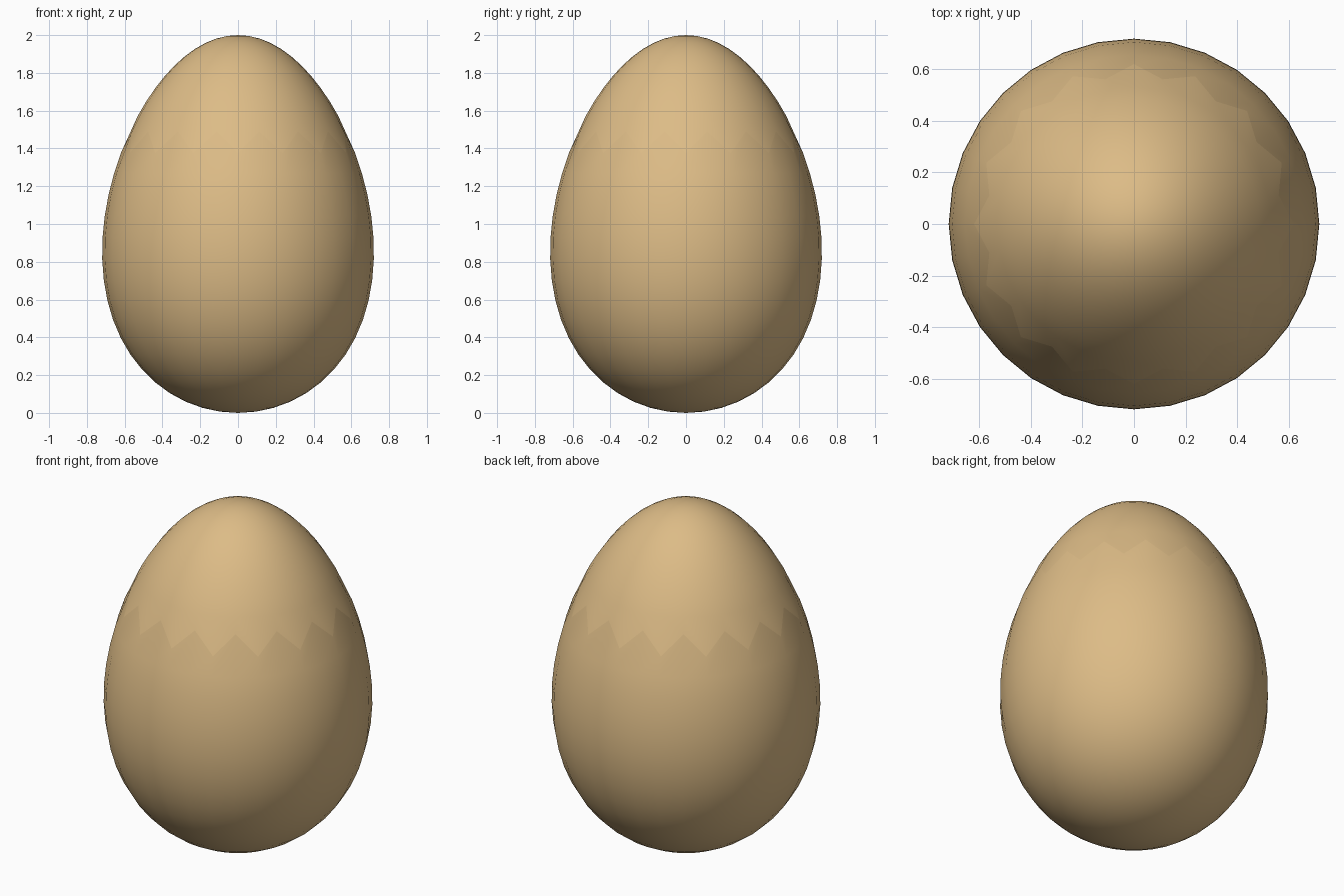
import bpy, bmesh, math

if "Cube" in bpy.data.objects:
    bpy.data.objects.remove(bpy.data.objects["Cube"])

SEG = 32                          # sides of the egg, one half tooth each
CRACK_LOW, CRACK_HIGH = 1.375, 1.49


def egg_radius(z):
    h = z - 1.0
    return 0.711 * math.sqrt(max(0.0, 1.0 - h * h)) * (1.0 - 0.157 * h)


def crack_height(i):
    return CRACK_LOW if i % 2 == 0 else CRACK_HIGH


shell_mat = bpy.data.materials.new("eggshell")
shell_mat.diffuse_color = (0.72, 0.50, 0.24, 1)
shell_mat.use_nodes = True
shell_mat.node_tree.nodes["Principled BSDF"].inputs["Base Color"].default_value = shell_mat.diffuse_color


def shell(name, pole_z, flat_z, rings):
    """Egg surface from one pole to a level ring, then to the zigzag crack."""
    bm = bmesh.new()
    pole = bm.verts.new((0, 0, pole_z))
    start = 0.0 if pole_z > 1 else math.pi
    end = math.acos(flat_z - 1.0)
    loops = []
    for k in range(1, rings + 2):
        loop = []
        for i in range(SEG):
            if k <= rings:
                z = 1.0 + math.cos(start + (end - start) * k / rings)
            else:
                z = crack_height(i)
            a = 2 * math.pi * i / SEG
            r = egg_radius(z)
            loop.append(bm.verts.new((r * math.cos(a), r * math.sin(a), z)))
        loops.append(loop)
    for i in range(SEG):
        j = (i + 1) % SEG
        bm.faces.new((pole, loops[0][i], loops[0][j]))
        for a, b in zip(loops, loops[1:]):
            bm.faces.new((a[i], b[i], b[j], a[j]))
    if pole_z < 1:
        bmesh.ops.reverse_faces(bm, faces=bm.faces[:])
    mesh = bpy.data.meshes.new(name)
    bm.to_mesh(mesh)
    bm.free()
    mesh.materials.append(shell_mat)
    ob = bpy.data.objects.new(name, mesh)
    bpy.context.collection.objects.link(ob)
    # thin shell wall, grown inwards
    wall = ob.modifiers.new("wall", "SOLIDIFY")
    wall.thickness = 0.015
    wall.offset = -1
    bpy.ops.object.select_all(action='DESELECT')
    ob.select_set(True)
    bpy.context.view_layer.objects.active = ob
    bpy.ops.object.modifier_apply(modifier="wall")
    bpy.ops.object.shade_smooth_by_angle(angle=math.radians(40))
    return ob


# lower bowl and upper cap meet along the crack
shell("lower_shell", 0.0, 1.27, 16)
shell("upper_shell", 2.0, 1.57, 10)
